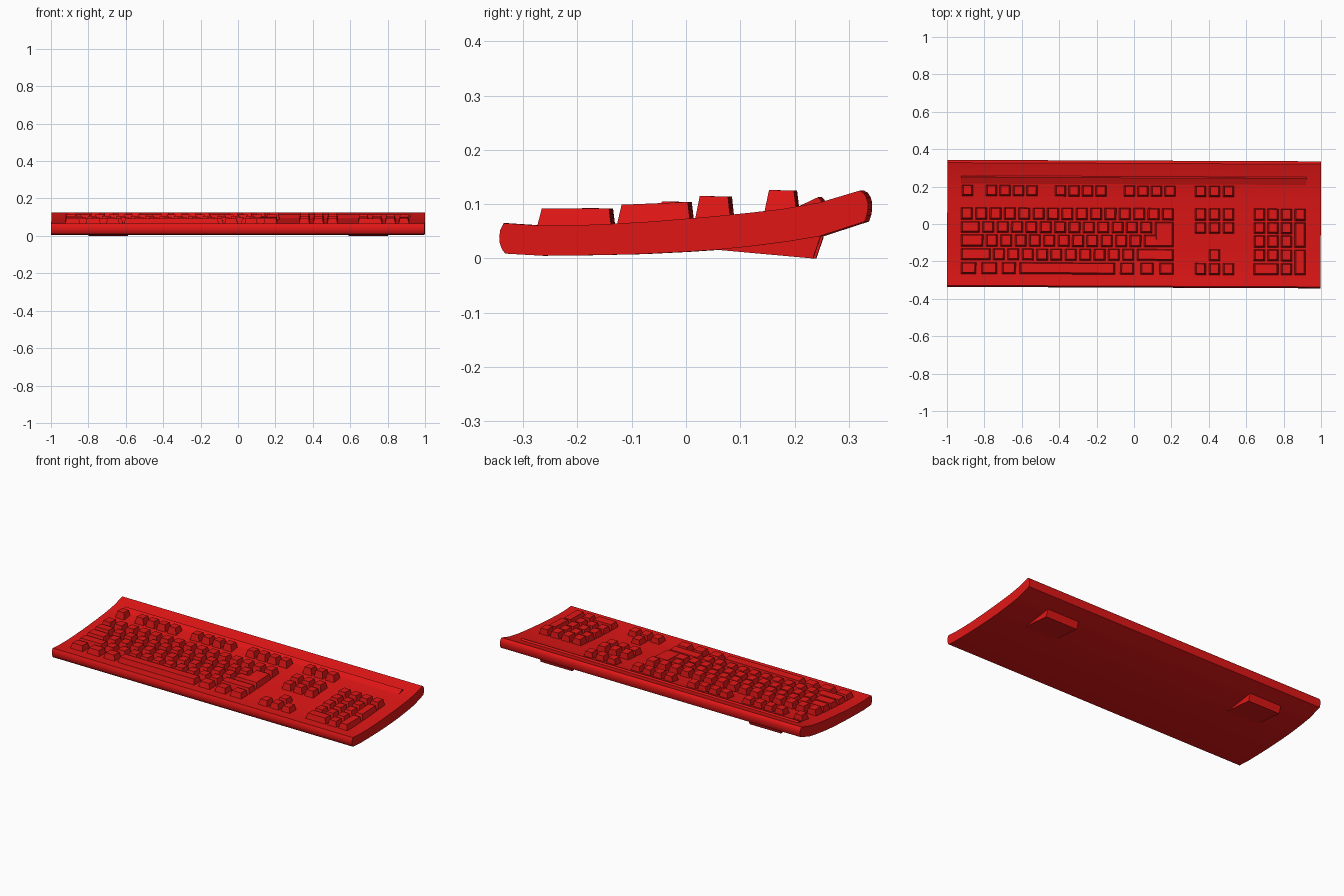
import bpy, bmesh, math

if "Cube" in bpy.data.objects:
    bpy.data.objects.remove(bpy.data.objects["Cube"])

red = bpy.data.materials.new("red_plastic")
red.diffuse_color = (0.75, 0.008, 0.008, 1)
red.use_nodes = True
red.node_tree.nodes["Principled BSDF"].inputs["Base Color"].default_value = red.diffuse_color
SKEW = -0.004          # the board sits very slightly turned


def finish(name, bm, smooth=False):
    bmesh.ops.recalc_face_normals(bm, faces=bm.faces)
    me = bpy.data.meshes.new(name)
    bm.to_mesh(me)
    bm.free()
    ob = bpy.data.objects.new(name, me)
    bpy.context.collection.objects.link(ob)
    me.materials.append(red)
    ob.rotation_euler.z = SKEW
    if smooth:
        bpy.ops.object.select_all(action='DESELECT')
        ob.select_set(True)
        bpy.context.view_layer.objects.active = ob
        bpy.ops.object.shade_smooth_by_angle(angle=math.radians(30))
    return ob


def prism(bm, profile, x0, x1):
    """Extrude a (y, z) profile along x."""
    a = [bm.verts.new((x0, y, z)) for y, z in profile]
    b = [bm.verts.new((x1, y, z)) for y, z in profile]
    bm.faces.new(a)
    bm.faces.new(b[::-1])
    for i in range(len(a)):
        j = (i + 1) % len(a)
        bm.faces.new((a[i], b[i], b[j], a[j]))


# Curved case, one profile extruded sideways
top = [(-.332, .065), (-.27, .061), (-.2, .061), (-.13, .064), (-.06, .068), (0, .073),
       (.06, .078), (.12, .084), (.18, .091), (.25, .103), (.324, .125)]
back = [(.331, .121), (.336, .113), (.339, .103), (.339, .09), (.337, .079), (.333, .068)]
bottom = [(.25, .041), (.19, .031), (.12, .022), (.06, .016), (0, .012), (-.08, .008),
          (-.17, .006), (-.26, .005), (-.329, .009)]
front = [(-.335, .017), (-.339, .028), (-.34, .04), (-.338, .053)]
bm = bmesh.new()
prism(bm, top + back + bottom + front, -.9987, .9987)
finish("case", bm, True)

# Raised ledge behind the function keys
bm = bmesh.new()
prism(bm, [(.205, .093), (.247, .113), (.256, .102), (.25, .09)], -.925, .92)
finish("rear_ledge", bm)

# Two flip-out feet
for side, name in ((-1, "left_foot"), (1, "right_foot")):
    bm = bmesh.new()
    prism(bm, [(.06, .02), (.06, .016), (.237, 0), (.25, .038), (.25, .05)],
          side * .59, side * .80)
    finish(name, bm)


def surface(y):
    for (y0, z0), (y1, z1) in zip(top, top[1:]):
        if y <= y1:
            return z0 + (z1 - z0) * (y - y0) / (y1 - y0)


# Key rows from back to front: (front y, back y, top z)
rows = [(.146, .205, .126), (.020, .085, .115), (-.050, .011, .105),
        (-.124, -.059, .099), (-.197, -.134, .093), (-.271, -.208, .092)]


def key(bm, x0, x1, r, r_back=None):
    """Tapered keycap on row r, reaching back to row r_back if given."""
    y0, zf = rows[r][0], rows[r][2]
    y1, zb = rows[r if r_back is None else r_back][1:]
    low = [(x0, y0), (x1, y0), (x1, y1), (x0, y1)]
    i = .009
    high = [(x0 + i, y0 + i, zf), (x1 - i, y0 + i, zf),
            (x1 - i, y1 - .004, zb - .001), (x0 + i, y1 - .004, zb - .001)]
    a = [bm.verts.new((x, y, surface(y) - .004)) for x, y in low]
    b = [bm.verts.new(p) for p in high]
    bm.faces.new(a[::-1])
    bm.faces.new(b)
    for k in range(4):
        bm.faces.new((a[k], a[(k + 1) % 4], b[(k + 1) % 4], b[k]))


def run(bm, x, r, count, pitch, width=.061):
    for k in range(count):
        key(bm, x + k * pitch, x + k * pitch + width, r)


# Function row
bm = bmesh.new()
run(bm, -.921, 0, 1, .072)
for x in (-.793, -.424, -.055):
    run(bm, x, 0, 4, .072)
finish("function_keys", bm)

# Main block, laid out in key units
U, X, GAP = .0768, -.926, .013


def units(bm, a, b, r, r_back=None):
    key(bm, X + a * U, X + b * U - GAP, r, r_back)


bm = bmesh.new()
run(bm, X, 1, 15, U, U - GAP)
for r, first, count in ((2, 1.5, 12), (3, 1.75, 11), (4, 2.25, 10)):
    units(bm, 0, first, r)
    run(bm, X + first * U, r, count, U, U - GAP)
units(bm, 12.25, 15, 4)
for a, b in ((0, 1.27), (1.43, 2.7), (2.87, 4.02), (4.1, 10.93),
             (11.1, 12.25), (12.5, 13.62), (13.82, 15)):
    units(bm, a, b, 5)
finish("main_keys", bm)

# L-shaped enter key
bm = bmesh.new()
units(bm, 13.5, 15, 3, 2)
units(bm, 12.75, 15, 3)
finish("enter_key", bm)

# Navigation and arrow keys
bm = bmesh.new()
for r in (0, 1, 2, 5):
    run(bm, .325, r, 3, .075)
run(bm, .40, 4, 1, .075)
finish("navigation_keys", bm)

# Number pad
bm = bmesh.new()
run(bm, .64, 1, 4, .0725)
for r in (2, 3, 4):
    run(bm, .64, r, 3, .0725)
key(bm, .64, .7735, 5)
key(bm, .785, .846, 5)
key(bm, .8575, .9185, 3, 2)
key(bm, .8575, .9185, 5, 4)
finish("number_pad_keys", bm)
